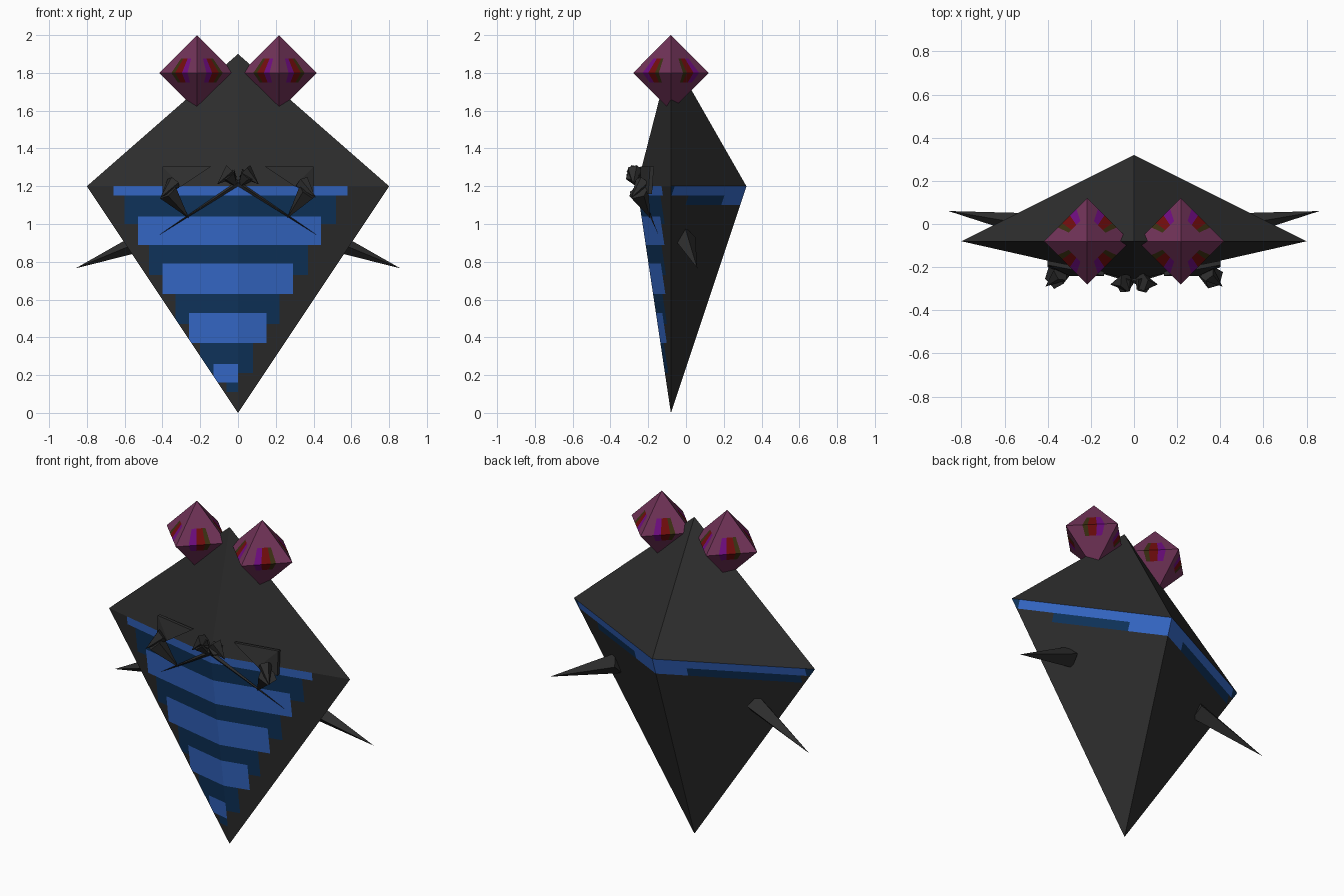
import bpy, bmesh, math
from mathutils import Vector

if "Cube" in bpy.data.objects:
    bpy.data.objects.remove(bpy.data.objects["Cube"])

COLOURS = {
    "charcoal": (0.027, 0.027, 0.027), "bright_blue": (0.038, 0.15, 0.62),
    "navy_blue": (0.005, 0.036, 0.115), "plum": (0.165, 0.033, 0.098),
    "dark_red": (0.17, 0.004, 0.004), "purple": (0.16, 0.004, 0.22),
    "olive": (0.045, 0.03, 0.006),
}
MATS = {}
for name, c in COLOURS.items():
    MATS[name] = bpy.data.materials.new(name)
    MATS[name].diffuse_color = (*c, 1)


def finish(bm, name, mats):
    bmesh.ops.recalc_face_normals(bm, faces=bm.faces)
    me = bpy.data.meshes.new(name)
    bm.to_mesh(me)
    bm.free()
    ob = bpy.data.objects.new(name, me)
    for m in mats:
        me.materials.append(MATS[m])
    bpy.context.collection.objects.link(ob)
    return ob


def hull(points):
    bm = bmesh.new()
    for p in points:
        bm.verts.new(p)
    bmesh.ops.convex_hull(bm, input=bm.verts)
    return bm


def paint(bm, planes, index, allowed):
    """Cut the region behind all planes (point, outward normal) and colour it."""
    def inside(f, done):
        c = f.calc_center_median()
        return allowed(c) and all((c - Vector(p)).dot(Vector(n)) < 0 for p, n in done)
    for i, (p, n) in enumerate(planes):
        faces = [f for f in bm.faces if inside(f, planes[:i])]
        geom = set(faces)
        for f in faces:
            geom.update(f.edges)
            geom.update(f.verts)
        bmesh.ops.bisect_plane(bm, geom=list(geom), plane_co=p, plane_no=n, dist=1e-5)
    for f in bm.faces:
        if inside(f, planes):
            f.material_index = index


def box(x0, x1, z0, z1):
    return [((x0, 0, 0), (-1, 0, 0)), ((x1, 0, 0), (1, 0, 0)),
            ((0, 0, z0), (0, 0, -1)), ((0, 0, z1), (0, 0, 1))]


def spike(name, base, tip, radius, sides, spin=0.0):
    base, tip = Vector(base), Vector(tip)
    q = (tip - base).to_track_quat('Z', 'Y')
    ring = [base + q @ Vector((radius * math.cos(a), radius * math.sin(a), 0))
            for a in (spin + 2 * math.pi * k / sides for k in range(sides))]
    return finish(hull(ring + [tip]), name, ["charcoal"])


# Body: six-cornered kite-shaped double pyramid
body = hull([(-0.8, -0.08, 1.2), (0.8, -0.08, 1.2), (0, 0.32, 1.2),
             (0, -0.26, 1.2), (0, -0.08, 1.9), (0, -0.08, 0)])
front = lambda c: c.y < -0.081 and c.z < 1.2
back = lambda c: c.y > -0.079 and c.z < 1.2

# Belly bands: navy rows first, bright rows over them
for x0, x1, z0, z1 in [(-0.6, 0.52, 1.0, 1.15), (-0.47, 0.37, 0.73, 0.89),
                       (-0.33, 0.22, 0.47, 0.63), (-0.2, 0.08, 0.21, 0.37),
                       (-0.06, 0.0, 0.11, 0.16)]:
    paint(body, box(x0, x1, z0, z1), 2, front)
for x0, x1, z0, z1 in [(-0.66, 0.58, 1.15, 1.21), (-0.53, 0.44, 0.89, 1.04),
                       (-0.4, 0.29, 0.63, 0.79), (-0.26, 0.15, 0.37, 0.53),
                       (-0.13, 0.0, 0.16, 0.26)]:
    paint(body, box(x0, x1, z0, z1), 1, front)

# Belt across the back
paint(body, box(-0.72, 0.58, 1.10, 1.15), 2, back)
paint(body, box(-0.9, 0.9, 1.15, 1.21), 2, back)
paint(body, box(-0.75, 0.76, 1.15, 1.21), 1, back)
paint(body, box(-0.16, 0.2, 1.10, 1.16), 1, back)
finish(body, "body", ["charcoal", "bright_blue", "navy_blue"])

# Eyes: octahedra with coloured patches around the equator
for side, label in ((-1, "left"), (1, "right")):
    r = 0.2
    eye = hull([Vector(v) * s * r for v in ((1, 0, 0), (0, 1, 0), (0, 0, 1)) for s in (1, -1)])
    for sx in (1, -1):
        for sy in (1, -1):
            quadrant = lambda c: c.x * sx > 0 and c.y * sy > 0
            for t0, t1, idx in ((0.25, 0.4, 1), (0.4, 0.58, 2), (0.58, 0.68, 3)):
                planes = [((0, 0, -0.05), (0, 0, -1)), ((0, 0, 0.075), (0, 0, 1)),
                          ((0, 0, 0), (-sx * (1 - t0), sy * t0, 0)),
                          ((0, 0, 0), (sx * (1 - t1), -sy * t1, 0))]
                paint(eye, planes, idx, quadrant)
    ob = finish(eye, label + "_eye", ["plum", "purple", "dark_red", "olive"])
    ob.location = (side * 0.217, -0.08, 1.8)

for s, label in ((-1, "left_"), (1, "right_")):
    # Side fin
    spike(label + "fin", (s * 0.45, -0.01, 0.93), (s * 0.86, 0.06, 0.765), 0.06, 4)
    # Thin whisker bar, from the centre out and down
    spike(label + "whisker", (-s * 0.03, -0.27, 1.235), (s * 0.42, -0.145, 0.94), 0.014, 4)
    # Brow plate
    plate = [(0.4, -0.19, 1.305), (0.14, -0.24, 1.305), (0.3, -0.24, 1.2), (0.4, -0.2, 1.16)]
    finish(hull([(s * x, y + d, z) for x, y, z in plate for d in (0, 0.02)]),
           label + "brow", ["charcoal"])
    # Claws hanging under the brow
    spike(label + "outer_claw", (s * 0.37, -0.25, 1.17), (s * 0.26, -0.19, 1.03), 0.055, 5)
    spike(label + "inner_claw", (s * 0.34, -0.23, 1.22), (s * 0.41, -0.29, 1.14), 0.04, 5)
    # Small central fangs
    spike(label + "centre_fang", (s * 0.035, -0.27, 1.28), (s * 0.11, -0.28, 1.21), 0.045, 5)
    spike(label + "centre_horn", (s * 0.05, -0.28, 1.26), (0, -0.25, 1.19), 0.045, 5, 0.4)

for m in bpy.data.materials:
    if m.users and not m.is_grease_pencil:
        m.use_nodes = True
        m.node_tree.nodes["Principled BSDF"].inputs["Base Color"].default_value = m.diffuse_color
